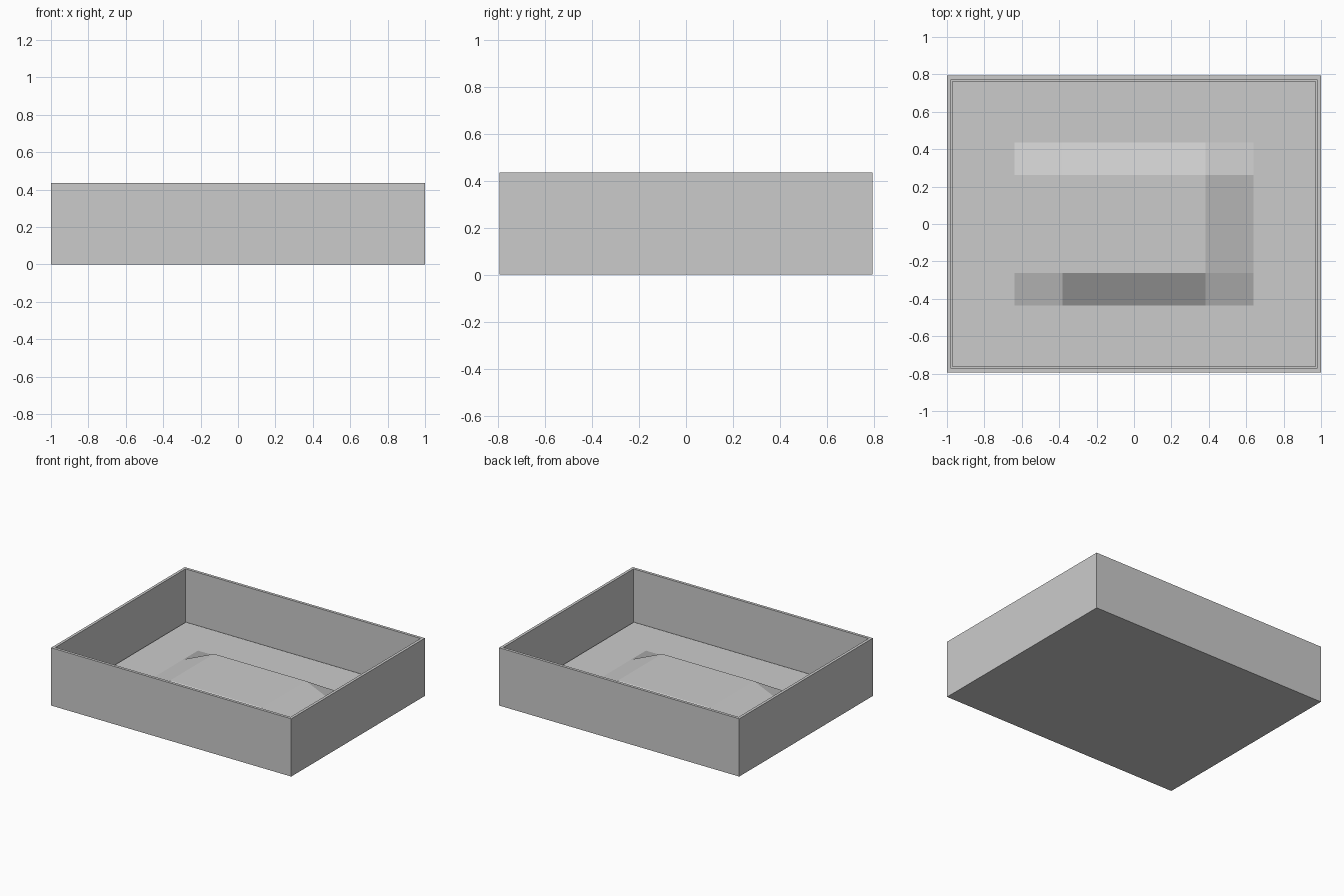
import bpy, bmesh

WIDTH, DEPTH, HEIGHT = 2.0, 1.59, 0.435
WALL, BOTTOM = 0.03, 0.03
FILL, MOUND_TOP = 0.04, 0.15

cube = bpy.data.objects.get("Cube")
if cube:
    bpy.data.objects.remove(cube, do_unlink=True)

grey = bpy.data.materials.new("plain_grey")
grey.use_nodes = True
grey.diffuse_color = (0.6, 0.6, 0.6, 1)
grey.node_tree.nodes["Principled BSDF"].inputs["Base Color"].default_value = grey.diffuse_color


def add_object(name, bm):
    mesh = bpy.data.meshes.new(name)
    bm.to_mesh(mesh)
    bm.free()
    mesh.materials.append(grey)
    obj = bpy.data.objects.new(name, mesh)
    bpy.context.collection.objects.link(obj)
    return obj


# Open tray: inset the top of a box and push the inner face down
bm = bmesh.new()
bmesh.ops.create_cube(bm, size=1)
for v in bm.verts:
    v.co.x *= WIDTH
    v.co.y *= DEPTH
    v.co.z = (v.co.z + 0.5) * HEIGHT
top = max(bm.faces, key=lambda f: f.calc_center_median().z)
bmesh.ops.inset_region(bm, faces=[top], thickness=WALL)
sunk = bmesh.ops.extrude_discrete_faces(bm, faces=[top])["faces"][0]
for v in sunk.verts:
    v.co.z = BOTTOM
bmesh.ops.recalc_face_normals(bm, faces=bm.faces)
add_object("tray", bm)

# Filling: a quad grid over the floor, raised to a flat mound in the middle
half_x = [0.383, 0.638, WIDTH / 2 - WALL]
half_y = [0.262, 0.435, DEPTH / 2 - WALL]
xs = [-x for x in reversed(half_x)] + half_x
ys = [-y for y in reversed(half_y)] + half_y
bm = bmesh.new()
rows = [[bm.verts.new((x, y, MOUND_TOP if abs(x) < 0.5 and abs(y) < 0.3 else FILL))
         for x in xs] for y in ys]
for low, high in zip(rows, rows[1:]):
    for i in range(len(xs) - 1):
        bm.faces.new((low[i], low[i + 1], high[i + 1], high[i]))
add_object("floor_filling", bm)
